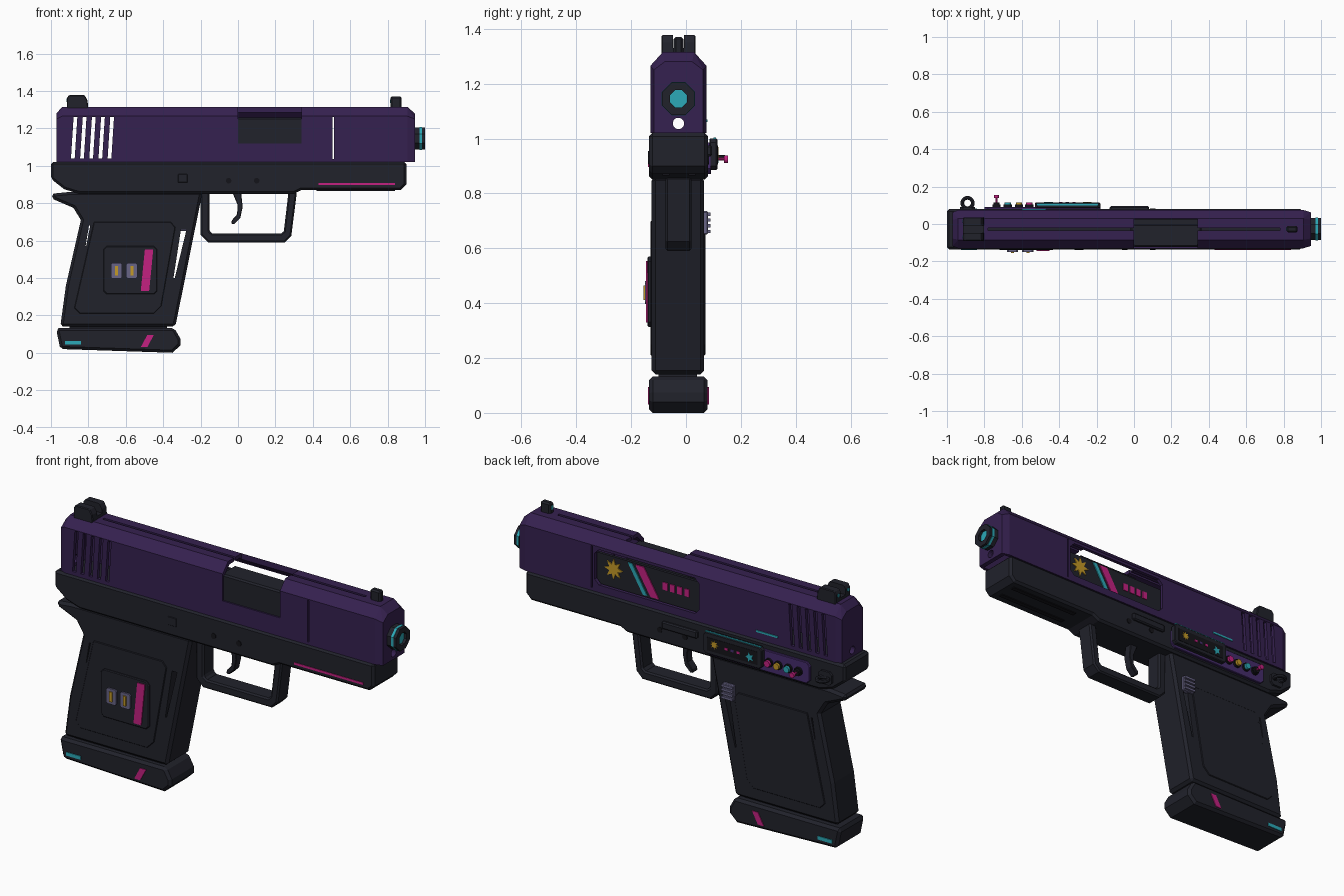
import bpy, bmesh, math
from mathutils import Matrix

if "Cube" in bpy.data.objects:
    bpy.data.objects.remove(bpy.data.objects["Cube"])

MID = -0.0275  # centre plane of the body


def material(name, rgb):
    m = bpy.data.materials.new(name)
    m.use_nodes = True
    m.diffuse_color = (*rgb, 1)
    bsdf = next(n for n in m.node_tree.nodes if n.type == "BSDF_PRINCIPLED")
    bsdf.inputs["Base Color"].default_value = (*rgb, 1)
    return m


DARK = material("charcoal", (0.015, 0.016, 0.024))
BLACK = material("black", (0.007, 0.007, 0.01))
PURPLE = material("deep purple", (0.036, 0.015, 0.08))
VIOLET = material("panel violet", (0.06, 0.025, 0.15))
PINK = material("magenta", (0.55, 0.015, 0.22))
CYAN = material("cyan", (0.025, 0.4, 0.48))
GOLD = material("gold", (0.55, 0.32, 0.02))
GREY = material("lavender grey", (0.14, 0.13, 0.24))


def finish(name, bm, mat, bevel=0):
    bmesh.ops.recalc_face_normals(bm, faces=bm.faces)
    mesh = bpy.data.meshes.new(name)
    bm.to_mesh(mesh)
    bm.free()
    ob = bpy.data.objects.new(name, mesh)
    bpy.context.collection.objects.link(ob)
    if mat:
        mesh.materials.append(mat)
    if bevel:
        mod = ob.modifiers.new("chamfer", "BEVEL")
        mod.width, mod.segments, mod.limit_method = bevel, 1, "ANGLE"
        mod.angle_limit = math.radians(50)
        apply(ob, mod)
    return ob


def apply(ob, mod):
    bpy.context.view_layer.objects.active = ob
    bpy.ops.object.modifier_apply(modifier=mod.name)


def prism(name, pts, y0, y1, mat=None, bevel=0):
    """Side outline in x, z pushed from y0 to y1."""
    bm = bmesh.new()
    face = bm.faces.new([bm.verts.new((x, y0, z)) for x, z in pts])
    ext = bmesh.ops.extrude_face_region(bm, geom=[face])["geom"]
    bmesh.ops.translate(bm, vec=(0, y1 - y0, 0),
                        verts=[v for v in ext if isinstance(v, bmesh.types.BMVert)])
    return finish(name, bm, mat, bevel)


def box(name, x0, x1, y0, y1, z0, z1, mat=None, bevel=0):
    return prism(name, [(x0, z0), (x1, z0), (x1, z1), (x0, z1)], y0, y1, mat, bevel)


def clipped(x0, x1, z0, z1, c):
    return [(x0 + c, z0), (x1 - c, z0), (x1, z0 + c), (x1, z1 - c),
            (x1 - c, z1), (x0 + c, z1), (x0, z1 - c), (x0, z0 + c)]


def slant(x, z0, z1, w, lean):
    return [(x, z0), (x + w, z0), (x + w + lean, z1), (x + lean, z1)]


def star(cx, cz, r, n=8):
    return [(cx + r * (1, 0.5)[i % 2] * math.cos(math.pi * i / n),
             cz + r * (1, 0.5)[i % 2] * math.sin(math.pi * i / n)) for i in range(2 * n)]


def rod(name, centre, r, length, axis, mat=None, sides=16):
    bm = bmesh.new()
    turn = Matrix.Rotation(math.pi / 2, 4, "Y" if axis == "X" else "X")
    spin = Matrix.Rotation(math.pi / sides, 4, "Z")
    bmesh.ops.create_cone(bm, cap_ends=True, segments=sides, radius1=r, radius2=r,
                          depth=length, matrix=Matrix.Translation(centre) @ turn @ spin)
    return finish(name, bm, mat)


def hull(name, rings, mat=None):
    """Convex solid from rings: x, half width, half roof, base, shoulder, top."""
    bm = bmesh.new()
    for x, w, roof, base, shoulder, top in rings:
        for s in (-1, 1):
            for y, z in ((w, base), (w, shoulder), (roof, top)):
                bm.verts.new((x, MID + s * y, z))
    bmesh.ops.convex_hull(bm, input=bm.verts)
    bmesh.ops.dissolve_limit(bm, angle_limit=0.02, verts=bm.verts, edges=bm.edges)
    return finish(name, bm, mat)


def cut(ob, *cutters):
    for c in cutters:
        mod = ob.modifiers.new("cut", "BOOLEAN")
        mod.operation, mod.solver, mod.object = "DIFFERENCE", "EXACT", c
        apply(ob, mod)
        bpy.data.objects.remove(c)


# Hollow slide with chamfered roof
slide = hull("slide", [(-0.97, 0.09, 0.05, 1.02, 1.25, 1.28), (-0.94, 0.1025, 0.057, 1.02, 1.265, 1.315),
                       (0.905, 0.1025, 0.057, 1.02, 1.265, 1.315), (0.945, 0.09, 0.05, 1.02, 1.25, 1.28)], PURPLE)
cut(slide, hull("slide_cavity", [(-0.945, 0.084, 0.045, 0.98, 1.255, 1.295),
                                 (0.92, 0.084, 0.045, 0.98, 1.255, 1.295)]))
# Serrations, seam, ejection port, display window, guide rod hole, roof groove
cut(slide, *[prism("serration", slant(-0.893 + 0.049 * i, 1.04, 1.26, 0.02, 0.014), -0.3, 0.3) for i in range(5)])
cut(slide, box("seam", 0.504, 0.512, -0.3, 0.3, 1.035, 1.26),
    box("port", 0, 0.34, -0.3, 0.028, 1.12, 1.4),
    prism("window", clipped(-0.13, 0.49, 1.06, 1.25, 0.025), 0.02, 0.3),
    rod("rod_hole", (0, MID, 1.055), 0.021, 3, "X"),
    box("groove", -0.78, 0.78, -0.036, -0.022, 1.28, 1.4))

# Chamber block and decorated display behind the window
box("chamber_block", -0.02, 0.36, -0.122, 0.0, 1.1, 1.258, DARK, 0.008)
box("display_plate", -0.15, 0.5, 0.025, 0.04, 1.03, 1.215, DARK)
prism("display_sun", star(0.4, 1.15, 0.055), 0.04, 0.045, GOLD)
prism("display_cyan_stripe", slant(0.20, 1.06, 1.21, 0.025, 0.09), 0.04, 0.045, CYAN)
prism("display_pink_stripe", slant(0.13, 1.06, 1.21, 0.05, 0.09), 0.04, 0.045, PINK)
for i in range(4):
    box("display_mark", -0.05 + 0.043 * i, -0.022 + 0.043 * i, 0.04, 0.045, 1.12, 1.16, PINK)
box("slide_accent", -0.6, -0.47, 0.074, 0.079, 1.06, 1.07, CYAN)

# Muzzle
muzzle = rod("muzzle", (0.96, MID, 1.145), 0.064, 0.08, "X", DARK, 8)
cut(muzzle, rod("bore", (1.0, MID, 1.145), 0.034, 0.08, "X", None, 8))
rod("bore_floor", (0.966, MID, 1.145), 0.036, 0.006, "X", BLACK, 8)
rod("muzzle_ring", (0.978, MID, 1.145), 0.066, 0.014, "X", CYAN, 8)

# Sights
rear = prism("rear_sight", [(-0.915, 1.305), (-0.8, 1.305), (-0.805, 1.35), (-0.82, 1.377), (-0.905, 1.377),
                            (-0.915, 1.36)], -0.09, 0.035, DARK, 0.004)
cut(rear, box("notch", -1, -0.7, -0.048, -0.007, 1.33, 1.5))
box("front_sight", 0.815, 0.875, -0.045, -0.01, 1.305, 1.37, DARK, 0.008)
box("front_sight_dot", 0.812, 0.816, -0.036, -0.019, 1.335, 1.355, CYAN)
for y in (-0.069, 0.014):
    rod("rear_sight_dot", (-0.915, y, 1.35), 0.009, 0.006, "X", CYAN, 8)

# Frame
prism("frame", [(-1, 1.02), (-1, 0.93), (-0.93, 0.875), (-0.85, 0.85), (0.3, 0.85), (0.34, 0.87),
                (0.87, 0.87), (0.9, 0.9), (0.9, 1.02)], -0.135, 0.08, DARK, 0.012)
box("frame_accent", 0.43, 0.84, -0.138, -0.13, 0.896, 0.908, PINK)
for y in (-0.085, 0.01):
    box("underside_recess", 0.42, 0.84, y, y + 0.025, 0.866, 0.872, BLACK)
for x in (-0.05, 0.1):
    rod("frame_pin", (x, MID, 0.92), 0.015, 0.222, "Y", BLACK, 12)
box("takedown_plate", -0.32, -0.27, -0.139, -0.13, 0.91, 0.955, DARK, 0.002)
box("slide_lever", -0.13, 0.08, 0.075, 0.095, 0.935, 0.975, DARK, 0.006)

# Trigger and guard
prism("trigger_guard", [(-0.2, 0.86), (-0.2, 0.63), (-0.16, 0.59), (0.25, 0.59), (0.285, 0.625), (0.315, 0.86),
                        (0.27, 0.86), (0.245, 0.65), (0.23, 0.637), (-0.135, 0.637), (-0.153, 0.65),
                        (-0.153, 0.86)], -0.075, 0.02, DARK, 0.008)
prism("trigger", [(-0.035, 0.87), (0.015, 0.87), (0.025, 0.78), (0.012, 0.72), (-0.02, 0.688), (-0.035, 0.69),
                  (-0.033, 0.708), (-0.005, 0.74), (-0.002, 0.79)], -0.05, -0.005, DARK, 0.003)

# Grip with through slits, side panels, magazine and base
grip = prism("grip", [(-1, 0.85), (-0.985, 0.82), (-0.88, 0.775), (-0.84, 0.71), (-0.92, 0.36), (-0.95, 0.14),
                      (-0.335, 0.14), (-0.19, 0.86), (-0.9, 0.86)], -0.125, 0.066, DARK, 0.014)
cut(grip, prism("front_slit", [(-0.305, 0.66), (-0.275, 0.66), (-0.338, 0.4), (-0.345, 0.4)], -0.3, 0.3),
    prism("rear_slit", [(-0.797, 0.68), (-0.79, 0.68), (-0.812, 0.57), (-0.815, 0.57)], -0.3, 0.3))
box("magazine", -0.9, -0.38, -0.1, 0.04, 0.1, 0.2, DARK)
prism("magazine_base", [(-0.972, 0.125), (-0.95, 0.02), (-0.35, 0), (-0.308, 0.04), (-0.308, 0.075),
                        (-0.34, 0.132), (-0.96, 0.132)], -0.135, 0.079, DARK, 0.014)
for side, y in (("right", -0.125), ("left", 0.066)):
    prism(side + "_grip_panel", [(-0.875, 0.24), (-0.845, 0.21), (-0.45, 0.21), (-0.41, 0.25), (-0.335, 0.67),
                                 (-0.36, 0.7), (-0.77, 0.7)], y - 0.005, y + 0.005, DARK, 0.003)
for side, y in (("right", -0.135), ("left", 0.079)):
    box(side + "_base_cyan_mark", -0.925, -0.84, y - 0.004, y + 0.004, 0.045, 0.064, CYAN)
    prism(side + "_base_pink_mark", slant(-0.52, 0.03, 0.095, 0.035, 0.035), y - 0.004, y + 0.004, PINK)

# Right badge with tiles and stripe
prism("badge", clipped(-0.72, -0.432, 0.313, 0.57, 0.018), -0.14, -0.12, DARK, 0.004)
prism("badge_stripe", slant(-0.52, 0.33, 0.553, 0.045, 0.022), -0.145, -0.138, PINK)
for x in (-0.65, -0.568):
    prism("badge_tile", clipped(x - 0.03, x + 0.03, 0.397, 0.48, 0.008), -0.149, -0.138, GREY)
    box("tile_bar", x - 0.008, x + 0.008, -0.155, -0.147, 0.412, 0.465, GOLD)

# Left magazine release with ridges
box("magazine_release", -0.34, -0.27, 0.05, 0.08, 0.65, 0.735, GREY, 0.004)
for i in range(4):
    box("release_ridge", -0.338, -0.272, 0.078, 0.09, 0.655 + 0.021 * i, 0.667 + 0.021 * i, GREY)

# Left control panel: screen, knobs, stick and ring
prism("control_panel", clipped(-0.8, -0.18, 0.87, 0.985, 0.02), 0.075, 0.092, VIOLET, 0.003)
prism("screen_housing", clipped(-0.53, -0.18, 0.885, 1.0, 0.015), 0.085, 0.114, DARK, 0.004)
box("screen", -0.505, -0.205, 0.112, 0.116, 0.905, 0.975, BLACK)
box("housing_accent", -0.52, -0.19, 0.1, 0.11, 0.998, 1.004, CYAN)
prism("screen_sun", star(-0.25, 0.945, 0.024), 0.115, 0.118, GOLD)
prism("screen_burst", star(-0.46, 0.935, 0.026, 5), 0.115, 0.118, CYAN)
for i in range(3):
    box("screen_mark", -0.4 + 0.035 * i, -0.382 + 0.035 * i, 0.115, 0.118, 0.935, 0.948, (PINK, VIOLET, PINK)[i])
for x, mat in ((-0.56, PINK), (-0.615, GOLD), (-0.675, CYAN), (-0.735, BLACK)):
    rod("knob_base", (x, 0.096, 0.925), 0.023, 0.014, "Y", BLACK)
    rod("knob", (x, 0.105, 0.925), 0.017, 0.022, "Y", mat)
rod("stick", (-0.735, 0.125, 0.925), 0.006, 0.05, "Y", PINK, 8)
rod("stick_cap", (-0.735, 0.146, 0.925), 0.014, 0.016, "Y", PINK)
bpy.ops.mesh.primitive_torus_add(location=(-0.89, 0.112, 0.93), major_radius=0.028, minor_radius=0.01,
                                 major_segments=20, minor_segments=8)
ring = bpy.context.object
ring.name = "lanyard_ring"
ring.data.materials.append(DARK)
bpy.ops.object.shade_smooth_by_angle()
prism("ring_mount", clipped(-0.93, -0.85, 0.895, 0.965, 0.015), 0.075, 0.092, DARK)
